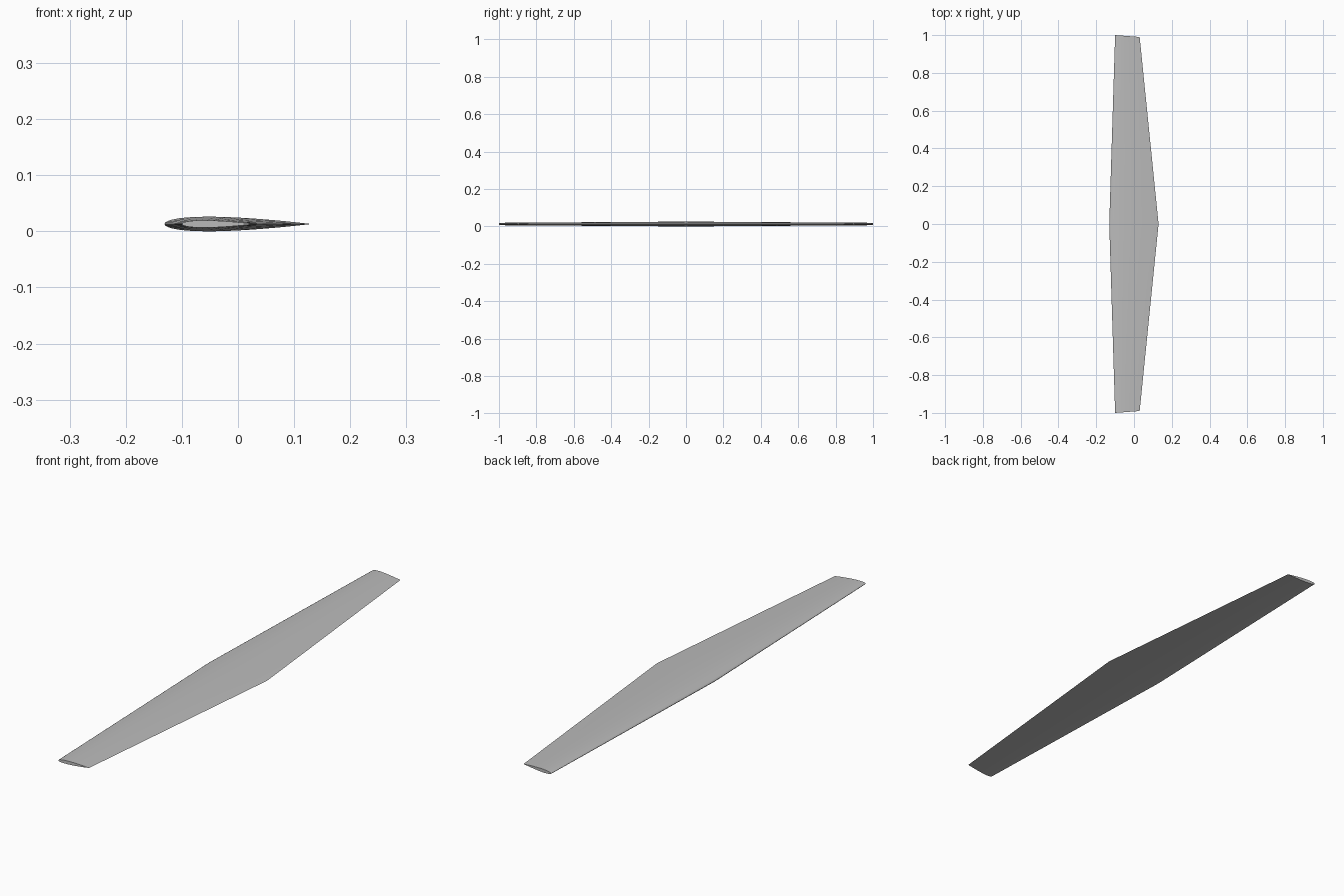
import bpy
import bmesh
import math

# Remove the default cube
cube = bpy.data.objects.get("Cube")
if cube:
    bpy.data.objects.remove(cube, do_unlink=True)

# Plain grey surface
grey = bpy.data.materials.new("light_grey")
grey.use_nodes = True
colour = (0.5, 0.5, 0.5, 1)
grey.diffuse_color = colour
grey.node_tree.nodes["Principled BSDF"].inputs["Base Color"].default_value = colour

THICKNESS = 0.1
STEPS = 20
MID_Z = 0.013


def half_thickness(t):
    """Symmetric airfoil half thickness at chord fraction t."""
    return 5 * THICKNESS * (0.2969 * math.sqrt(t) - 0.126 * t - 0.3516 * t**2
                            + 0.2843 * t**3 - 0.1036 * t**4)


def section(bm, lead, trail, y_lead, y_trail):
    """Closed ring of airfoil points, upper side then lower side."""
    chord = trail - lead
    ring = []
    for i in range(2 * STEPS):
        t = (1 + math.cos(math.pi * i / STEPS)) / 2
        side = 1 if i < STEPS else -1
        y = y_lead + (y_trail - y_lead) * t
        z = MID_Z + side * chord * half_thickness(t)
        ring.append(bm.verts.new((lead + chord * t, y, z)))
    return ring


# Wing lofted from tip to root to tip
bm = bmesh.new()
rings = [section(bm, -0.10, 0.03, -1, -0.99),
         section(bm, -0.131, 0.13, 0, 0),
         section(bm, -0.10, 0.03, 1, 0.99)]
for a, b in zip(rings, rings[1:]):
    for i in range(len(a)):
        j = (i + 1) % len(a)
        bm.faces.new((a[i], a[j], b[j], b[i]))

# Tip caps
bm.faces.new(rings[0])
bm.faces.new(rings[-1])
bmesh.ops.recalc_face_normals(bm, faces=bm.faces)

mesh = bpy.data.meshes.new("wing")
bm.to_mesh(mesh)
bm.free()
mesh.materials.append(grey)
wing = bpy.data.objects.new("wing", mesh)
bpy.context.collection.objects.link(wing)

# Smooth skin with sharp tips and trailing edge
bpy.ops.object.select_all(action="DESELECT")
wing.select_set(True)
bpy.context.view_layer.objects.active = wing
bpy.ops.object.shade_smooth_by_angle(angle=math.radians(40))
